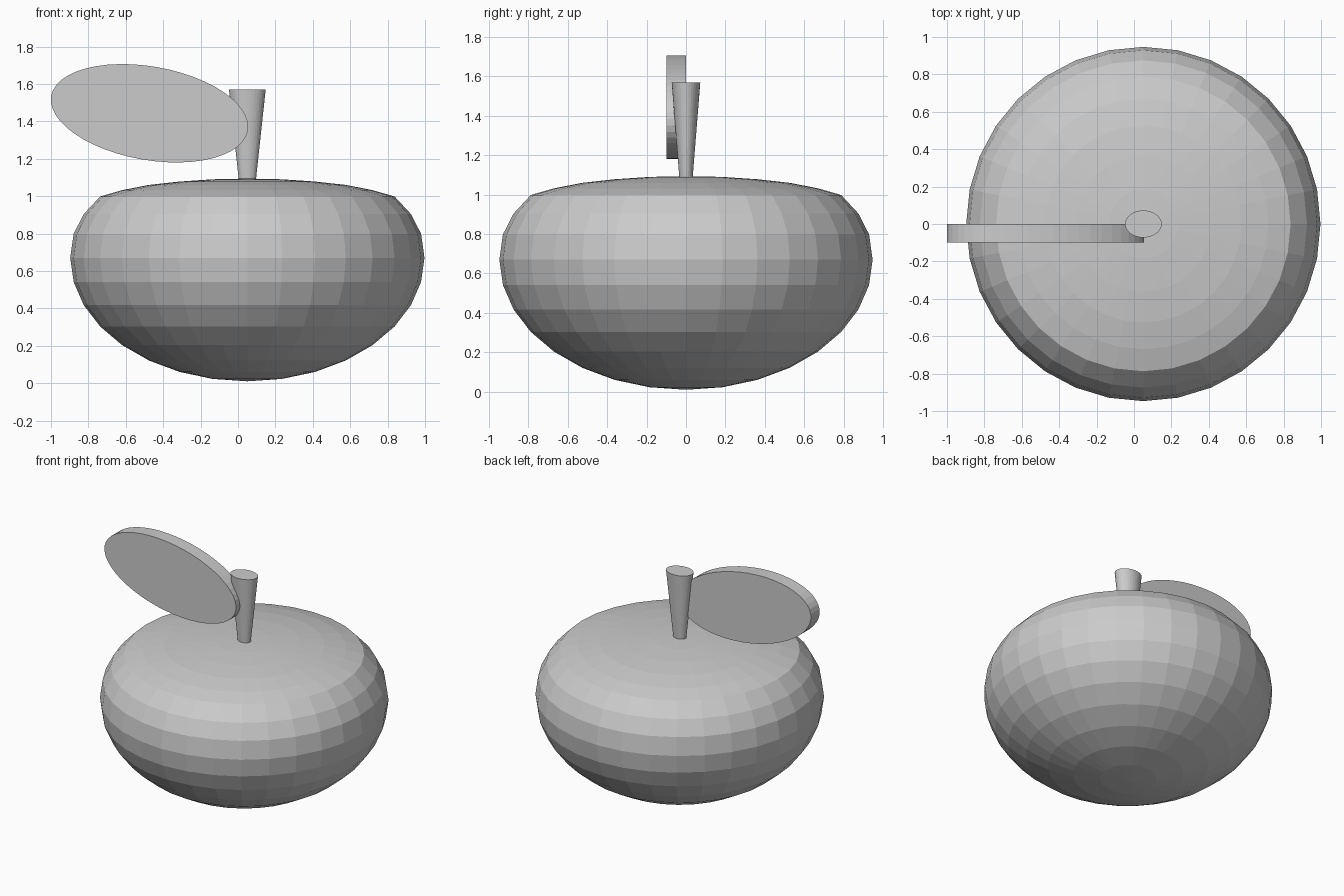
import bpy, bmesh
from math import radians, sin, cos, pi
from mathutils import Matrix

if "Cube" in bpy.data.objects:
    bpy.data.objects.remove(bpy.data.objects["Cube"])

CX = 0.05  # axis of the fruit and stem


def make_object(name, bm):
    bmesh.ops.recalc_face_normals(bm, faces=bm.faces)
    mesh = bpy.data.meshes.new(name)
    bm.to_mesh(mesh)
    bm.free()
    obj = bpy.data.objects.new(name, mesh)
    bpy.context.collection.objects.link(obj)
    return obj


# Fruit body: squashed sphere with a flattened crown
bm = bmesh.new()
bmesh.ops.create_uvsphere(bm, u_segments=32, v_segments=16, radius=1)
crown = {3: 0.904, 4: 0.998, 5: 1.034, 6: 0, 7: 0}
crown = [0.904, 0.998, 1.032, 1.06, 1.078, 1.09, 1.094]  # ring heights above 22.5 degrees
ring_z = [sin(radians(22.5 + 11.25 * i)) for i in range(7)]
for v in bm.verts:
    z = 0.67 + 0.66 * v.co.z
    if v.co.z > 0.3:
        i = min(range(7), key=lambda k: abs(ring_z[k] - v.co.z))
        z = crown[i]
    v.co = (CX + 0.947 * v.co.x, 0.947 * v.co.y, z)
body = make_object("fruit_body", bm)

# Stem: oval cone widening upward, sunk slightly into the crown
bm = bmesh.new()
bmesh.ops.create_cone(bm, cap_ends=True, segments=32, radius1=0.044, radius2=0.098, depth=0.5,
                      matrix=Matrix.Translation((CX, 0, 1.32)) @ Matrix.Diagonal((1, 0.74, 1, 1)))
make_object("stem", bm)

# Leaf: tilted oval slab in front of the stem
bm = bmesh.new()
bmesh.ops.create_cone(bm, cap_ends=True, segments=48, radius1=1, radius2=1, depth=0.1,
                      matrix=Matrix.Translation((-0.473, -0.05, 1.443))
                      @ Matrix.Rotation(radians(10), 4, 'Y')
                      @ Matrix.Diagonal((0.534, 1, 0.25, 1))
                      @ Matrix.Rotation(pi / 2, 4, 'X'))
make_object("leaf", bm)
